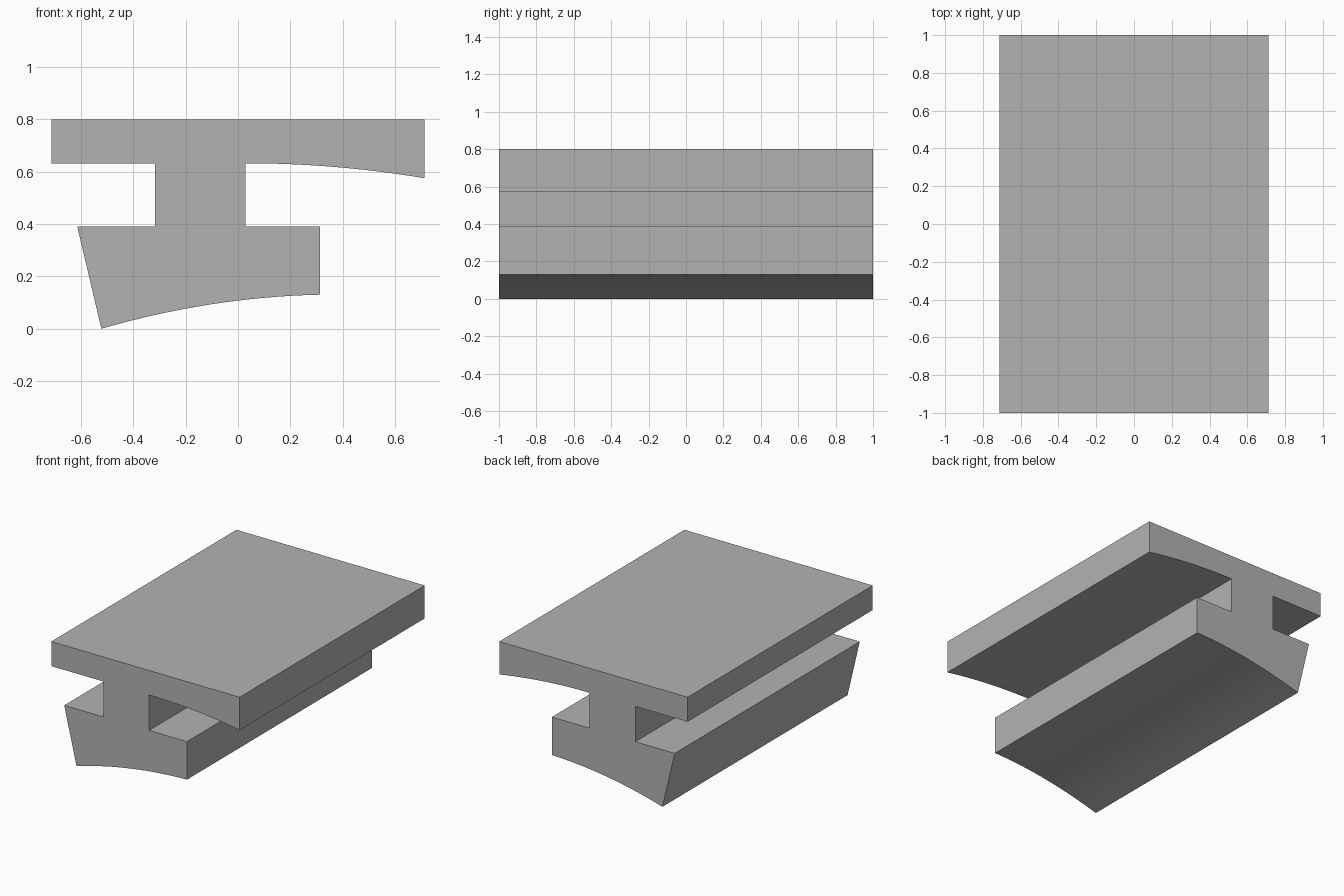
import bpy
import bmesh

cube = bpy.data.objects.get("Cube")
if cube:
    bpy.data.objects.remove(cube, do_unlink=True)

HALF_LENGTH = 1.0
STEPS = 16


def arc(start, end, sag):
    """Shallow curve from start to end, bulging upward by sag at its middle."""
    points = []
    for i in range(STEPS + 1):
        t = i / STEPS
        x = start[0] + (end[0] - start[0]) * t
        z = start[1] + (end[1] - start[1]) * t + 4 * sag * t * (1 - t)
        points.append((x, z))
    return points


# Cross-section, counter-clockwise seen from the front
profile = arc((-0.522, 0.0), (0.314, 0.13), 0.028)       # hollow underside
profile += [(0.314, 0.39), (0.028, 0.39)]                # right foot and web
profile += arc((0.028, 0.632), (0.712, 0.575), 0.0143)   # drooping flange
profile += [(0.712, 0.8), (-0.712, 0.8), (-0.712, 0.632),
            (-0.317, 0.632), (-0.317, 0.39), (-0.614, 0.39)]

# Extrude the section along the length
bm = bmesh.new()
section = bm.faces.new([bm.verts.new((x, -HALF_LENGTH, z)) for x, z in profile])
result = bmesh.ops.extrude_face_region(bm, geom=[section], use_keep_orig=True)
moved = [v for v in result["geom"] if isinstance(v, bmesh.types.BMVert)]
bmesh.ops.translate(bm, verts=moved, vec=(0, 2 * HALF_LENGTH, 0))
bmesh.ops.recalc_face_normals(bm, faces=bm.faces)
mesh = bpy.data.meshes.new("rail_section")
bm.to_mesh(mesh)
bm.free()

rail = bpy.data.objects.new("rail_section", mesh)
bpy.context.collection.objects.link(rail)

# Plain grey
grey = bpy.data.materials.new("plain_grey")
grey.use_nodes = True
colour = (0.45, 0.45, 0.45, 1)
grey.diffuse_color = colour
grey.node_tree.nodes["Principled BSDF"].inputs["Base Color"].default_value = colour
mesh.materials.append(grey)

# Smooth the curved undersides, keep the corners sharp
bpy.ops.object.select_all(action="DESELECT")
rail.select_set(True)
bpy.context.view_layer.objects.active = rail
bpy.ops.object.shade_smooth_by_angle(angle=0.35)
